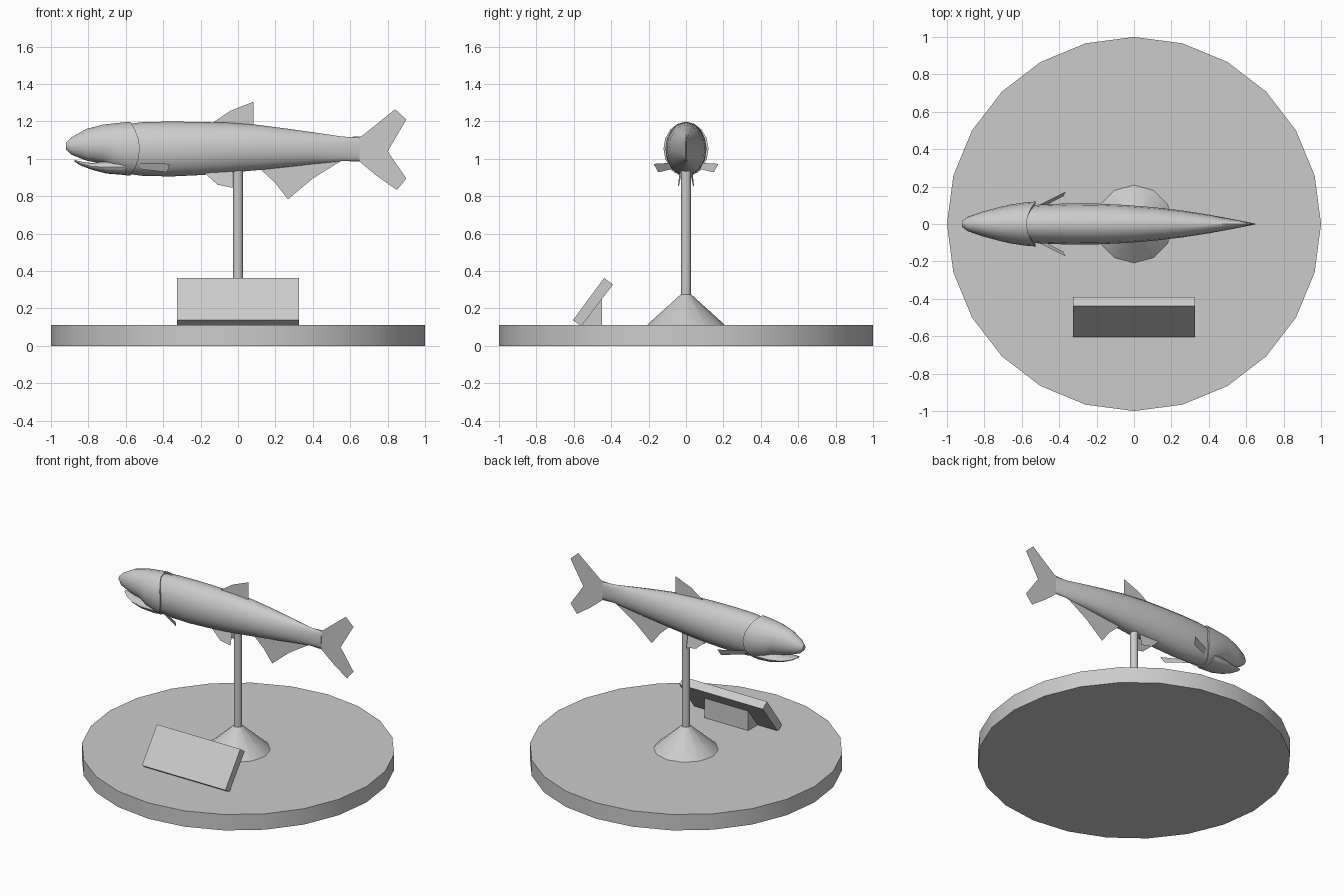
import bpy, bmesh, math
from mathutils import Vector

if "Cube" in bpy.data.objects:
    bpy.data.objects.remove(bpy.data.objects["Cube"])

grey = bpy.data.materials.new("plain grey")
grey.diffuse_color = (0.6, 0.6, 0.6, 1)
grey.use_nodes = True
grey.node_tree.nodes["Principled BSDF"].inputs["Base Color"].default_value = grey.diffuse_color


def make(name, verts, faces, smooth=None):
    """Mesh object from points and faces, optionally smoothed by angle."""
    me = bpy.data.meshes.new(name)
    me.from_pydata([tuple(v) for v in verts], [], faces)
    me.materials.append(grey)
    ob = bpy.data.objects.new(name, me)
    bpy.context.collection.objects.link(ob)
    if smooth:
        bm = bmesh.new()
        bm.from_mesh(me)
        bmesh.ops.recalc_face_normals(bm, faces=bm.faces)
        bm.to_mesh(me)
        bm.free()
        bpy.ops.object.select_all(action='DESELECT')
        ob.select_set(True)
        bpy.context.view_layer.objects.active = ob
        bpy.ops.object.shade_smooth_by_angle(angle=math.radians(smooth))
    return ob


def cone(name, n, r0, r1, z0, z1, smooth):
    rings = [(r0, z0), (r1, z1)]
    verts = [(r * math.cos(2 * math.pi * i / n), r * math.sin(2 * math.pi * i / n), z)
             for r, z in rings for i in range(n)]
    faces = [(i, (i + 1) % n, n + (i + 1) % n, n + i) for i in range(n)]
    faces += [list(range(n))[::-1], list(range(n, 2 * n))]
    return make(name, verts, faces, smooth)


def prism(name, profile, half):
    """Extrude a y-z profile along x."""
    n = len(profile)
    verts = [(x, y, z) for x in (-half, half) for y, z in profile]
    faces = [(i, (i + 1) % n, n + (i + 1) % n, n + i) for i in range(n)]
    faces += [list(range(n))[::-1], list(range(n, 2 * n))]
    return make(name, verts, faces, 1)


def loft(name, sections, n=16, bows=None):
    """Skin oval rings (x, top, bottom, half width); bows curve a ring backwards."""
    verts, faces = [], []
    for k, (x, top, bot, w) in enumerate(sections):
        bow = (bows or {}).get(k, 0)
        for i in range(n):
            a = 2 * math.pi * i / n
            c = math.cos(a)
            verts.append((x + bow * (1 - c * c), w * math.sin(a),
                          (top + bot) / 2 + c * (top - bot) / 2))
    for k in range(len(sections) - 1):
        for i in range(n):
            j = (i + 1) % n
            faces.append((k * n + i, k * n + j, (k + 1) * n + j, (k + 1) * n + i))
    last = (len(sections) - 1) * n
    faces += [list(range(n))[::-1], list(range(last, last + n))]
    return make(name, verts, faces, 40)


def fin(name, points):
    """Flat fin in the middle plane from x-z points."""
    return make(name, [(x, 0, z) for x, z in points], [list(range(len(points)))])


# Stand
cone("base_disc", 24, 1.0, 1.0, 0, 0.112, 30)
cone("stand_foot", 12, 0.208, 0.028, 0.112, 0.275, 35)
cone("stand_pole", 12, 0.027, 0.027, 0.25, 0.98, 35)

# Tilted plaque with its wedge support
prism("plaque", [(-0.605, 0.137), (-0.56, 0.106), (-0.39, 0.328), (-0.438, 0.363)], 0.325)
prism("plaque_support", [(-0.555, 0.112), (-0.45, 0.112), (-0.45, 0.25)], 0.17)

# Body tapering to a vertical edge at the tail
loft("body", [(-0.64, 1.18, 0.925, 0.095), (-0.5, 1.197, 0.908, 0.104),
              (-0.35, 1.199, 0.906, 0.11), (-0.2, 1.197, 0.913, 0.109),
              (-0.05, 1.193, 0.925, 0.102), (0.1, 1.182, 0.939, 0.09),
              (0.25, 1.163, 0.955, 0.073), (0.4, 1.142, 0.972, 0.05),
              (0.55, 1.12, 0.987, 0.022), (0.65, 1.112, 0.992, 0.002)])

# Head whose rear rim forms the gill cover
loft("head", [(-0.92, 1.085, 1.05, 0.014), (-0.89, 1.115, 1.022, 0.038),
              (-0.81, 1.16, 0.99, 0.066), (-0.72, 1.183, 0.974, 0.09),
              (-0.66, 1.19, 0.935, 0.104), (-0.6, 1.196, 0.912, 0.116),
              (-0.575, 1.197, 0.91, 0.12), (-0.58, 1.18, 0.925, 0.092)],
     bows={5: 0.02, 6: 0.05, 7: 0.05})
loft("lower_jaw", [(-0.875, 0.994, 0.985, 0.012), (-0.84, 0.985, 0.964, 0.038),
                   (-0.78, 0.977, 0.941, 0.062), (-0.7, 0.99, 0.921, 0.082),
                   (-0.6, 1.0, 0.913, 0.085)])

# Middle fins
fin("tail_fin", [(0.57, 1.116), (0.66, 1.12), (0.84, 1.265), (0.90, 1.21), (0.80, 1.04),
                 (0.90, 0.895), (0.85, 0.833), (0.74, 0.91), (0.65, 0.985), (0.57, 0.988)])
fin("dorsal_fin", [(-0.15, 1.18), (-0.13, 1.197), (-0.04, 1.257), (0.082, 1.305), (0.082, 1.17)])
fin("anal_fin", [(0.11, 0.96), (0.13, 0.935), (0.2, 0.87), (0.267, 0.783), (0.4, 0.895),
                 (0.545, 0.985), (0.5, 1.0)])

# Paired fins
for side, label in ((-1, "right"), (1, "left")):
    pectoral = [(-0.53, 0.09, 0.978), (-0.365, 0.173, 0.973), (-0.378, 0.148, 0.928),
                (-0.52, 0.075, 0.945)]
    pelvic = [(-0.18, 0.035, 0.925), (-0.11, 0.042, 0.862), (-0.03, 0.04, 0.845),
              (-0.03, 0.02, 0.94)]
    for part, pts in (("pectoral_fin", pectoral), ("pelvic_fin", pelvic)):
        make(label + "_" + part, [Vector((x, y * side, z)) for x, y, z in pts], [(0, 1, 2, 3)])
